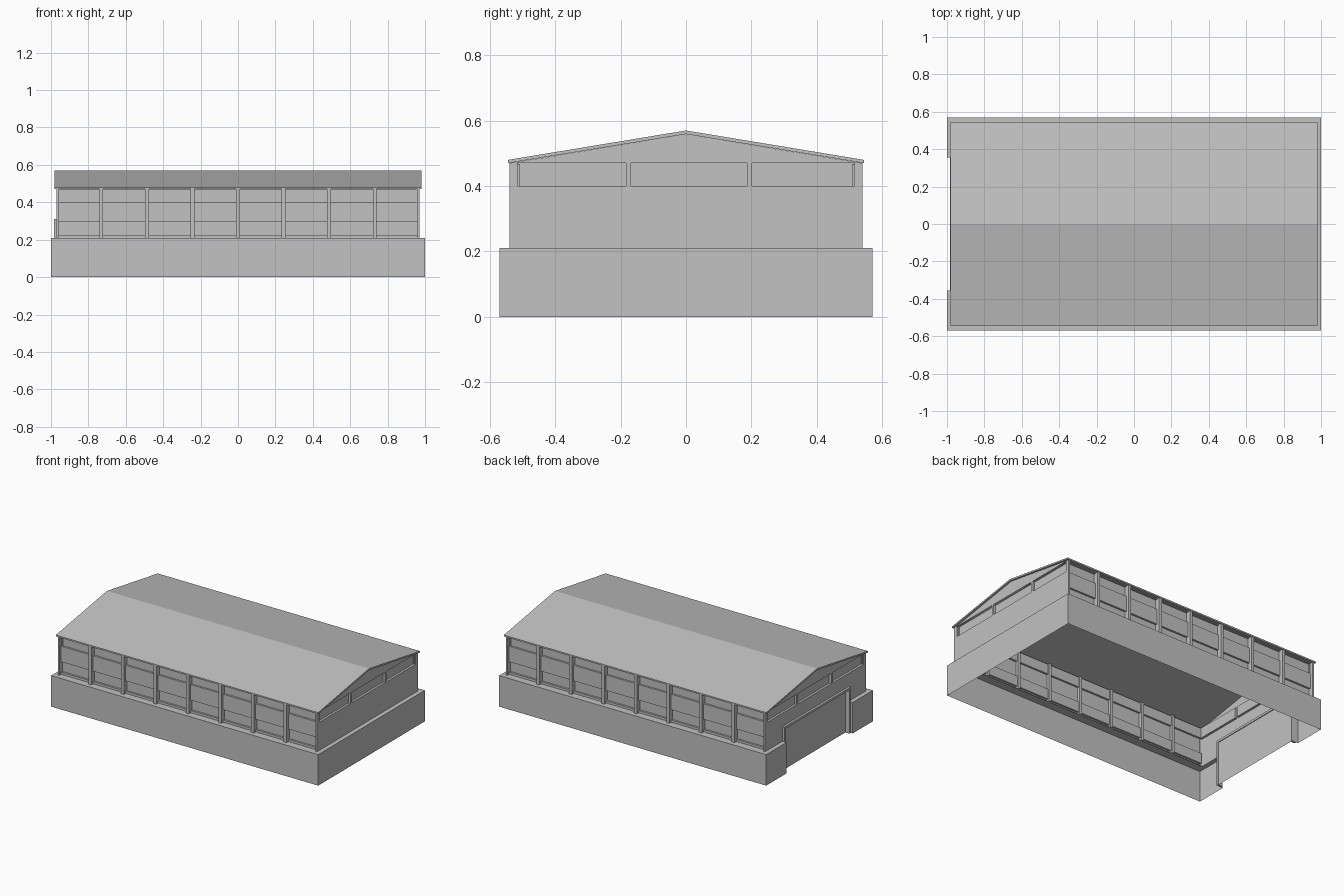
import bpy, bmesh
from mathutils import Vector

if "Cube" in bpy.data.objects:
    bpy.data.objects.remove(bpy.data.objects["Cube"])

grey = bpy.data.materials.new("plain grey")
grey.diffuse_color = (0.54, 0.54, 0.54, 1)
grey.use_nodes = True
grey.node_tree.nodes["Principled BSDF"].inputs["Base Color"].default_value = grey.diffuse_color


def finish(name, bm, outward=None):
    """Weld, orient and link a mesh; open sheets are turned to face outward."""
    bmesh.ops.remove_doubles(bm, verts=bm.verts[:], dist=1e-5)
    bmesh.ops.recalc_face_normals(bm, faces=bm.faces[:])
    bm.normal_update()
    if outward:
        facing = sum(f.normal.dot(outward(f.calc_center_median())) * f.calc_area() for f in bm.faces)
        if facing < 0:
            bmesh.ops.reverse_faces(bm, faces=bm.faces[:])
    me = bpy.data.meshes.new(name)
    bm.to_mesh(me)
    bm.free()
    me.materials.append(grey)
    ob = bpy.data.objects.new(name, me)
    bpy.context.collection.objects.link(ob)
    return ob


def face(bm, pts):
    bm.faces.new([bm.verts.new(p) for p in pts])


def box(name, lo, hi):
    bm = bmesh.new()
    bmesh.ops.create_cube(bm, size=1)
    for v in bm.verts:
        v.co = [lo[i] if v.co[i] < 0 else hi[i] for i in range(3)]
    return finish(name, bm)


def wall(name, us, zs, depth, place, normal, extra=()):
    """Relief sheet: every cell of the grid is set back by depth(u, z)."""
    bm = bmesh.new()
    nu, nz = len(us) - 1, len(zs) - 1
    d = [[depth((us[i] + us[i + 1]) / 2, (zs[j] + zs[j + 1]) / 2)
          for j in range(nz)] for i in range(nu)]
    for i in range(nu):
        for j in range(nz):
            a = d[i][j]
            if a is None:
                continue
            u0, u1, z0, z1 = us[i], us[i + 1], zs[j], zs[j + 1]
            face(bm, [place(u0, z0, a), place(u1, z0, a), place(u1, z1, a), place(u0, z1, a)])
            b = d[i + 1][j] if i + 1 < nu else None
            if b is not None and b != a:
                face(bm, [place(u1, z0, a), place(u1, z0, b), place(u1, z1, b), place(u1, z1, a)])
            b = d[i][j + 1] if j + 1 < nz else None
            if b is not None and b != a:
                face(bm, [place(u0, z1, a), place(u1, z1, a), place(u1, z1, b), place(u0, z1, b)])
    if extra:
        face(bm, [place(u, z, 0) for u, z in extra])
    return finish(name, bm, lambda c: Vector(normal))


BASE, EAVE = 0.21, 0.47

# Plinth: open-bottomed skirt with a gap for the doorway, and a ledge on top
bm = bmesh.new()
path = [(-.97, .355), (-1, .355), (-1, .57), (1, .57),
        (1, -.57), (-1, -.57), (-1, -.355), (-.97, -.355)]
for (x0, y0), (x1, y1) in zip(path, path[1:]):
    face(bm, [(x0, y0, 0), (x1, y1, 0), (x1, y1, BASE), (x0, y0, BASE)])
for s in (-1, 1):
    for x0, x1, y0, y1 in ((-1, 1, .51, .57), (-1, -.97, .355, .51)):
        face(bm, [(x0, s * y0, BASE), (x1, s * y0, BASE), (x1, s * y1, BASE), (x0, s * y1, BASE)])
face(bm, [(.97, -.51, BASE), (1, -.51, BASE), (1, .51, BASE), (.97, .51, BASE)])
finish("plinth", bm, lambda c: Vector((c.x * .5, c.y, c.z)))


# Long side walls: recessed panels with two deeper window bands
def side_depth(u, z):
    if abs(u) > .96:
        return 0
    return .033 if .225 < z < .295 or .40 < z < .468 else .02


for s, side in ((-1, "front"), (1, "back")):
    wall(side + "_wall", [-.97, -.96, .96, .97], [BASE, .225, .295, .40, .468, EAVE + .003],
         side_depth, lambda u, z, d, s=s: (u, s * (.54 - d), z), (0, s, 0))
    # Pilasters between the bays
    for k in range(-3, 4):
        x = k * .2435
        box(f"{side}_pilaster_{k + 4}", (x - .01, min(s * .50, s * .54), BASE),
            (x + .01, max(s * .50, s * .54), EAVE + .003))

# Gable end walls with three high windows; the left one has the doorway
windows = ((-.515, -.184), (-.168, .187), (.202, .515))
us = sorted([-.54, .54, -.35, .35] + [u for w in windows for u in w])


def end_depth(u, z, door):
    if door and abs(u) < .35 and z < .30:
        return .015
    if z < BASE:
        return None
    return .015 if z > .40 and any(a < u < b for a, b in windows) else 0


for s, side in ((-1, "left"), (1, "right")):
    wall(side + "_end_wall", us, [0, BASE, .30, .40, EAVE],
         lambda u, z, s=s: end_depth(u, z, s < 0),
         lambda u, z, d, s=s: (s * (.97 - d), u, z), (s, 0, 0),
         extra=[(-.54, EAVE), (.54, EAVE), (0, .559)])

# Door frame
for s, side in ((-1, "front"), (1, "back")):
    box("door_jamb_" + side, (-.985, min(s * .34, s * .355), 0), (-.95, max(s * .34, s * .355), .31))
box("door_lintel", (-.985, -.34, .295), (-.95, .34, .31))

# Pitched roof slab
bm = bmesh.new()
profile = [(-.545, .47), (0, .559), (.545, .47), (.545, .48), (0, .57), (-.545, .48)]
for a, b in zip(profile, profile[1:] + profile[:1]):
    face(bm, [(-.982, *a), (.982, *a), (.982, *b), (-.982, *b)])
for x in (-.982, .982):
    for i in (0, 1):
        q = [profile[i], profile[i + 1], profile[4 - i], profile[5 - i]]
        face(bm, [(x, *p) for p in q])
finish("roof", bm)
